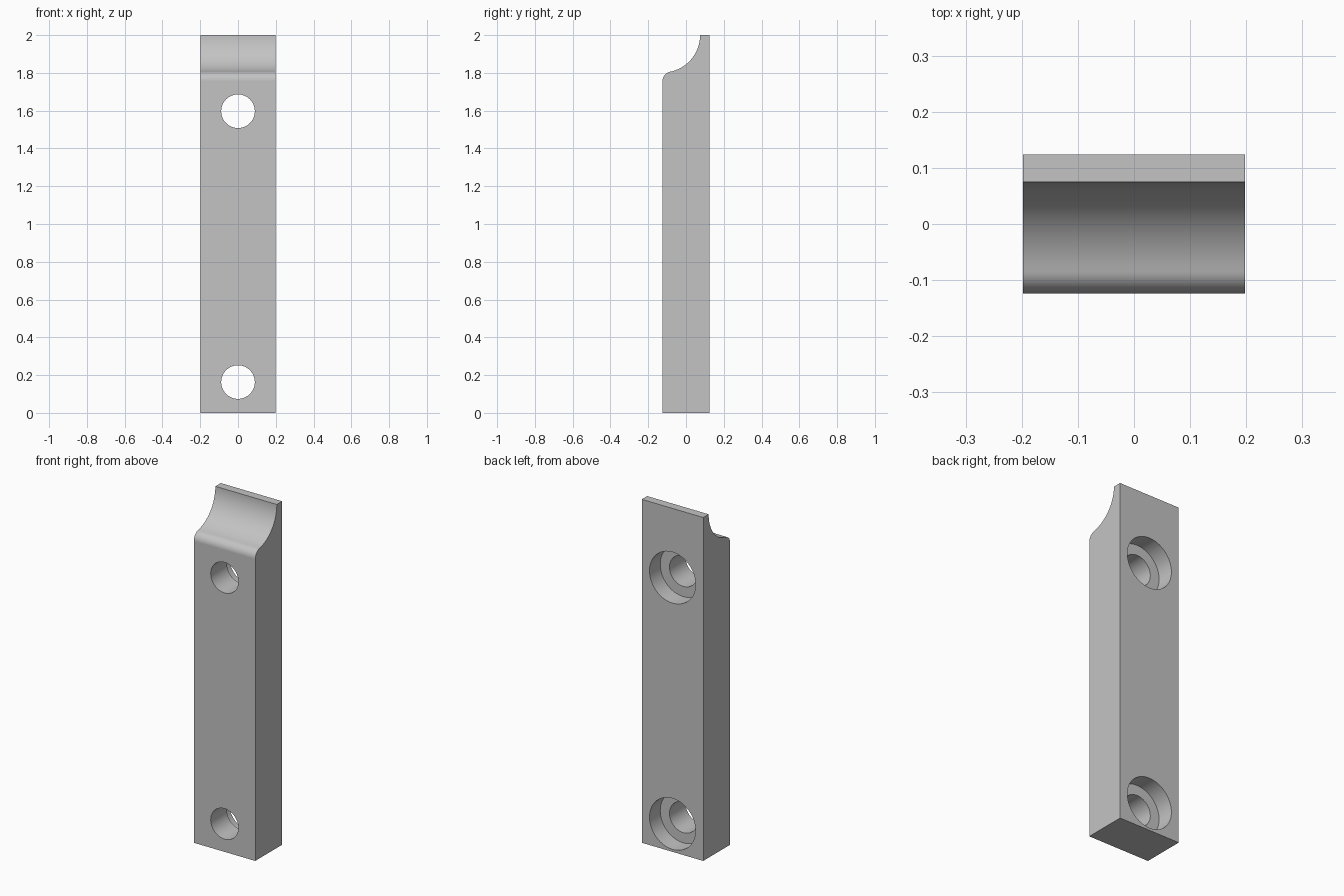
import bpy, bmesh, math
from mathutils import Matrix

if "Cube" in bpy.data.objects:
    bpy.data.objects.remove(bpy.data.objects["Cube"], do_unlink=True)

HEIGHT, HALF_W, HALF_D = 2.0, 0.198, 0.124
LIP = 0.0495          # thickness of the top lip
COVE = 0.198          # radius of the hollow at the top
ROUND = 0.0495        # radius of the rounded front corner
BORE, COUNTERBORE, BORE_DEPTH = 0.089, 0.1485, 0.099
HOLE_HEIGHTS = (0.163, 1.597)

grey = bpy.data.materials.new("plain grey")
grey.use_nodes = True
colour = (0.55, 0.55, 0.55, 1)
grey.diffuse_color = colour
grey.node_tree.nodes["Principled BSDF"].inputs["Base Color"].default_value = colour


def make_object(name, bm):
    bmesh.ops.recalc_face_normals(bm, faces=bm.faces)
    mesh = bpy.data.meshes.new(name)
    bm.to_mesh(mesh)
    bm.free()
    mesh.materials.append(grey)
    obj = bpy.data.objects.new(name, mesh)
    bpy.context.collection.objects.link(obj)
    return obj


def arc(cy, cz, radius, start, end, steps):
    angles = [start + (end - start) * i / steps for i in range(steps + 1)]
    return [(cy + radius * math.cos(a), cz + radius * math.sin(a)) for a in angles]


# Side profile: straight back, hollow at the top, rounded front corner
cove_y = HALF_D - LIP - COVE
round_y = -HALF_D + ROUND
reach = COVE + ROUND
drop = math.sqrt(reach ** 2 - (round_y - cove_y) ** 2)
meet = math.atan2(-drop, round_y - cove_y)
profile = [(-HALF_D, 0), (HALF_D, 0), (HALF_D, HEIGHT)]
profile += arc(cove_y, HEIGHT, COVE, 0, meet, 24)
profile += arc(round_y, HEIGHT - drop, ROUND, meet + math.pi, math.pi, 12)[1:]

# Block extruded across its width
bm = bmesh.new()
face = bm.faces.new([bm.verts.new((-HALF_W, y, z)) for y, z in profile])
extruded = bmesh.ops.extrude_face_region(bm, geom=[face])["geom"]
bmesh.ops.translate(bm, vec=(2 * HALF_W, 0, 0),
                    verts=[v for v in extruded if isinstance(v, bmesh.types.BMVert)])
block = make_object("mounting_block", bm)
bpy.context.view_layer.objects.active = block
block.select_set(True)


def cut_hole(z, radius, y_front, y_back):
    bm = bmesh.new()
    place = Matrix.Translation((0, (y_front + y_back) / 2, z)) @ Matrix.Rotation(math.pi / 2, 4, "X")
    bmesh.ops.create_cone(bm, cap_ends=True, segments=64, radius1=radius, radius2=radius,
                          depth=y_back - y_front, matrix=place)
    cutter = make_object("hole_cutter", bm)
    cutter.hide_render = True
    mod = block.modifiers.new("hole", "BOOLEAN")
    mod.operation, mod.solver, mod.object = "DIFFERENCE", "EXACT", cutter
    bpy.ops.object.modifier_apply(modifier=mod.name)
    bpy.data.objects.remove(cutter, do_unlink=True)


# Screw holes, counterbored from the back
for z in HOLE_HEIGHTS:
    cut_hole(z, BORE, -0.3, 0.3)
    cut_hole(z, COUNTERBORE, HALF_D - BORE_DEPTH, 0.3)

bpy.ops.object.shade_smooth_by_angle(angle=math.radians(30))
weighted = block.modifiers.new("flat_face_normals", "WEIGHTED_NORMAL")
weighted.keep_sharp = True
